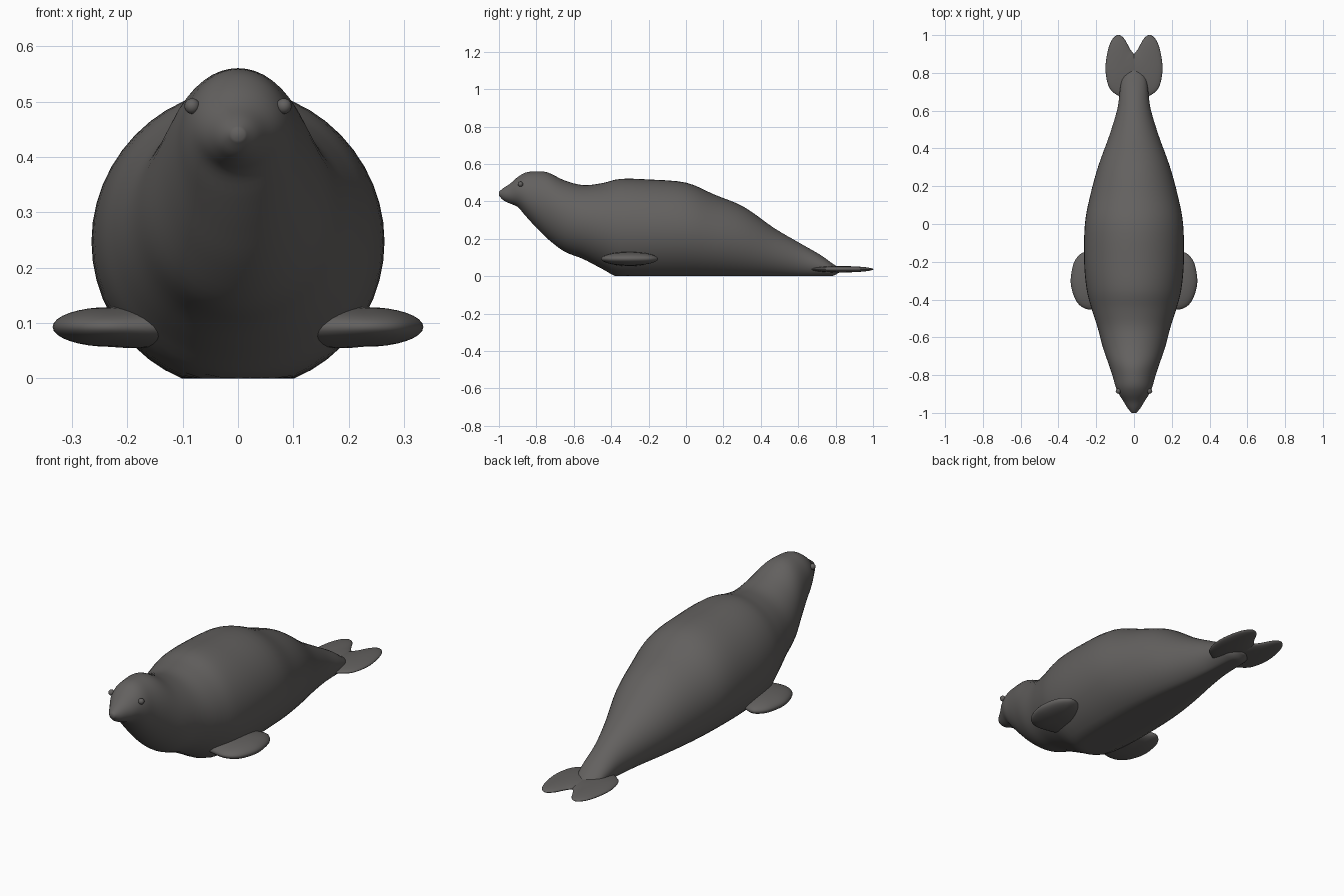
import bpy, bmesh, math
from mathutils import Vector

if "Cube" in bpy.data.objects:
    bpy.data.objects.remove(bpy.data.objects["Cube"])

skin = bpy.data.materials.new("dark grey skin")
skin.diffuse_color = (0.125, 0.119, 0.115, 1)
skin.use_nodes = True
skin.node_tree.nodes["Principled BSDF"].inputs["Base Color"].default_value = skin.diffuse_color


def spline(pts, steps, closed=False):
    """Smooth Catmull-Rom curve through the points."""
    pts = [Vector(p) for p in pts]
    n = len(pts)
    get = (lambda i: pts[i % n]) if closed else (lambda i: pts[max(0, min(n - 1, i))])
    out = []
    for i in range(n if closed else n - 1):
        a, b, c, d = get(i - 1), get(i), get(i + 1), get(i + 2)
        for k in range(steps):
            t = k / steps
            out.append(0.5 * (2 * b + (c - a) * t + (2 * a - 5 * b + 4 * c - d) * t * t
                              + (3 * b - a - 3 * c + d) * t ** 3))
    return out if closed else out + [pts[-1]]


def loft(name, rings, mirror=False):
    """Skin closed rings of equal length and cap both ends."""
    bm = bmesh.new()
    rows = [[bm.verts.new(p) for p in ring] for ring in rings]
    n = len(rows[0])
    for r, s in zip(rows, rows[1:]):
        for i in range(n):
            bm.faces.new((r[i], r[(i + 1) % n], s[(i + 1) % n], s[i]))
    bm.faces.new(rows[0])
    bm.faces.new(rows[-1])
    bmesh.ops.recalc_face_normals(bm, faces=bm.faces)
    me = bpy.data.meshes.new(name)
    bm.to_mesh(me)
    bm.free()
    return finish(bpy.data.objects.new(name, me), mirror)


def finish(ob, mirror):
    ob.data.materials.append(skin)
    if ob.name not in bpy.context.collection.objects:
        bpy.context.collection.objects.link(ob)
    for f in ob.data.polygons:
        f.use_smooth = True
    if mirror:
        ob.modifiers.new("Mirror", "MIRROR").use_mirror_merge = False
    return ob


def flipper(name, outline, centre, height):
    """Lens-shaped paddle: outline shrinks to the centre as it rises."""
    edge = spline(outline, 5, closed=True)
    c = Vector(centre)
    rings = []
    for k in range(1, 16):
        a = math.pi * (k / 16 - 0.5)
        s = math.cos(a)
        rings.append([(c.x + (p.x - c.x) * s, c.y + (p.y - c.y) * s,
                       c.z + height(p.x * s + c.x * (1 - s)) * math.sin(a)) for p in edge])
    return loft(name, rings, mirror=True)


# Body: (y, half width, bottom, top) along the length, belly flattened on the ground
stations = [
    (-1.0, 0.012, 0.43, 0.452), (-0.975, 0.034, 0.405, 0.472), (-0.94, 0.055, 0.388, 0.495),
    (-0.90, 0.080, 0.37, 0.53), (-0.86, 0.098, 0.325, 0.553), (-0.81, 0.112, 0.27, 0.56),
    (-0.74, 0.135, 0.20, 0.555), (-0.65, 0.166, 0.132, 0.512), (-0.55, 0.192, 0.092, 0.487),
    (-0.45, 0.224, 0.04, 0.497), (-0.35, 0.25, -0.01, 0.52), (-0.20, 0.264, -0.02, 0.517),
    (0.0, 0.260, -0.02, 0.50), (0.15, 0.232, -0.02, 0.437), (0.31, 0.188, -0.018, 0.37),
    (0.47, 0.130, -0.012, 0.258), (0.61, 0.088, -0.01, 0.176), (0.72, 0.073, -0.006, 0.113),
    (0.78, 0.06, 0.0, 0.07), (0.82, 0.025, 0.02, 0.045)]
rings = []
for y, w, lo, hi in spline([Vector(s) for s in stations], 4):
    ring = []
    for i in range(48):
        a = 2 * math.pi * i / 48
        z = (lo + hi) / 2 + (hi - lo) / 2 * math.sin(a)
        ring.append((w * math.cos(a), y, max(0.0, z)))
    rings.append(ring)
loft("body", rings)

# Front flippers, thick at the root
flipper("front_flipper",
        [(0.10, -0.40), (0.20, -0.45), (0.265, -0.445), (0.31, -0.40), (0.335, -0.31),
         (0.32, -0.21), (0.285, -0.16), (0.25, -0.15), (0.20, -0.17), (0.10, -0.22)],
        (0.23, -0.30, 0.093), lambda x: 0.036 + 0.1 * max(0, 0.23 - x))

# Tail flippers, two overlapping lobes with a notch between them
flipper("tail_flipper",
        [(0.03, 0.66), (0.085, 0.68), (0.13, 0.72), (0.15, 0.80), (0.146, 0.88),
         (0.125, 0.96), (0.09, 1.0), (0.055, 0.985), (0.02, 0.925), (-0.005, 0.89),
         (-0.03, 0.82), (-0.02, 0.72)],
        (0.07, 0.83, 0.037), lambda x: 0.017)

# Eyes
bm = bmesh.new()
bmesh.ops.create_uvsphere(bm, u_segments=16, v_segments=10, radius=0.014)
bmesh.ops.translate(bm, verts=bm.verts, vec=(0.083, -0.885, 0.492))
me = bpy.data.meshes.new("eye")
bm.to_mesh(me)
bm.free()
finish(bpy.data.objects.new("eye", me), mirror=True)
